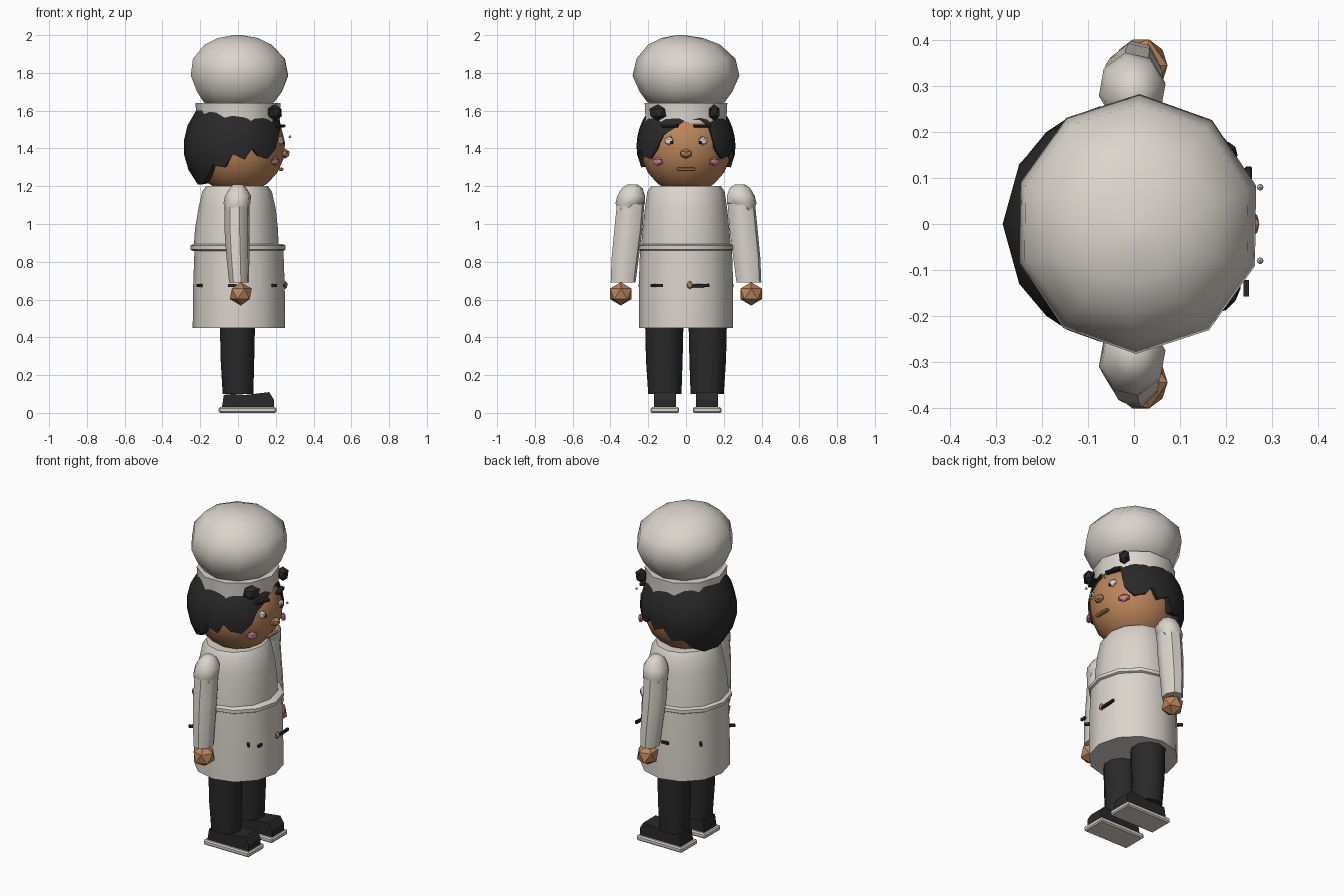
import bpy, bmesh, math
from mathutils import Vector, Matrix

def mat(name, c):
    m = bpy.data.materials.new(name)
    m.diffuse_color = (*c, 1)
    return m

WHITE = mat("cloth white", (0.70, 0.66, 0.60))
SKIN = mat("skin brown", (0.50, 0.235, 0.10))
BLACK = mat("soft black", (0.022, 0.022, 0.022))
PINK = mat("cheek pink", (0.58, 0.20, 0.30))
EYE = mat("eye white", (0.72, 0.72, 0.70))

def finish(name, bm, m, angle=45):
    bmesh.ops.recalc_face_normals(bm, faces=bm.faces)
    me = bpy.data.meshes.new(name)
    bm.to_mesh(me)
    bm.free()
    me.materials.append(m)
    ob = bpy.data.objects.new(name, me)
    bpy.context.collection.objects.link(ob)
    if angle:
        bpy.ops.object.select_all(action='DESELECT')
        ob.select_set(True)
        bpy.context.view_layer.objects.active = ob
        bpy.ops.object.shade_smooth_by_angle(angle=math.radians(angle))
    return ob

def loft(name, rings, m, n=10, turn=0.0, angle=45):
    """Stack of elliptic rings (x, y, z, rx, ry), capped at both ends."""
    bm = bmesh.new()
    loops = []
    for x, y, z, rx, ry in rings:
        loops.append([bm.verts.new((x + rx * math.cos(turn + k * math.tau / n),
                                    y + ry * math.sin(turn + k * math.tau / n), z)) for k in range(n)])
    for a, b in zip(loops, loops[1:]):
        for k in range(n):
            bm.faces.new((a[k], a[(k + 1) % n], b[(k + 1) % n], b[k]))
    bm.faces.new(loops[0])
    bm.faces.new(loops[-1])
    return finish(name, bm, m, angle)

def blob(name, loc, size, m, sub=1, rot=(0, 0, 0), angle=0):
    bm = bmesh.new()
    bmesh.ops.create_icosphere(bm, subdivisions=sub, radius=1)
    r = Matrix.Rotation(rot[2], 4, 'Z') @ Matrix.Rotation(rot[0], 4, 'X')
    bm.transform(Matrix.Translation(loc) @ r @ Matrix.Diagonal((*size, 1)))
    return finish(name, bm, m, angle)

def block(name, loc, size, m, bevel=0.0, rot=0.0, tilt=0.0):
    bm = bmesh.new()
    bmesh.ops.create_cube(bm, size=1)
    bm.transform(Matrix.Diagonal((*size, 1)))
    if bevel:
        bmesh.ops.bevel(bm, geom=bm.edges[:], offset=bevel, segments=1, affect='EDGES')
    bm.transform(Matrix.Translation(loc) @ Matrix.Rotation(rot, 4, 'Z') @ Matrix.Rotation(tilt, 4, 'X'))
    return finish(name, bm, m, 0)

# Clothes: apron skirt, jacket, belt
loft("apron_skirt", [(0.005, 0, 0.45, .245, .25), (0.005, 0, 0.68, .242, .25), (0.005, 0, 0.875, .235, .243)], WHITE, 12)
loft("jacket", [(-0.01, 0, 0.87, .225, .238), (-0.008, 0, 0.97, .22, .23), (-0.005, 0, 1.08, .205, .218),
                (-0.005, 0, 1.17, .185, .205), (-0.005, 0, 1.20, .165, .185)], WHITE, 12)
loft("belt", [(0, 0, 0.857, .238, .24), (0, 0, 0.865, .252, .254), (0, 0, 0.885, .252, .254), (0, 0, 0.893, .238, .24)], WHITE, 12)
for x, y, r in ((0.245, -0.14, 0), (0.19, -0.17, 0.75), (-0.03, -0.245, 1.57), (-0.2, -0.145, -0.75),
                (-0.03, 0.245, 1.57), (-0.2, 0.145, 0.75)):
    block("apron_slot", (x, y, 0.675), (0.012, 0.035 if x > 0 else 0.045, 0.016), BLACK, 0, r)
block("spoon_handle", (0.249, 0.07, 0.673), (0.016, 0.11, 0.018), BLACK, 0.003, 0, 0.04)
blob("spoon_tip", (0.25, 0.02, 0.677), (0.014, 0.017, 0.022), SKIN)

# Hat
loft("hat_band", [(0, 0, 1.535, .222, .225), (0, 0, 1.59, .222, .227), (0, 0, 1.64, .225, .23)], WHITE, 10)
loft("hat_puff", [(0, 0, 1.62, .13, .13), (0.005, 0, 1.645, .195, .205), (0.008, 0, 1.70, .235, .245),
                  (0.008, 0, 1.785, .27, .283), (0.005, 0, 1.875, .255, .262), (0, -0.01, 1.95, .185, .19),
                  (0, -0.02, 1.985, .11, .11), (0, -0.03, 2.0, .02, .02)], WHITE, 10, 0.3, 60)
for s in (-1, 1):
    blob("hat_front_tuft", (0.195, s * 0.15, 1.59), (0.035, 0.055 if s < 0 else 0.033, 0.044), BLACK, 1, (0, 0, s * 0.6))

# Head
HC, HR = 1.41, 0.25
loft("head", [(0, 0, HC + HR * h, .25 * math.sqrt(1 - h * h), .242 * math.sqrt(1 - h * h))
              for h in (-.9, -.78, -.55, -.25, .08, .4, .7, .9)], SKIN, 12, 0, 60)

# Hair: ellipsoid shell whose lower edge follows a hairline (degrees from the face, lowest z)
HAIRLINE = {-1: [(0, 1.55), (10, 1.52), (28, 1.47), (36, 1.40), (48, 1.345), (62, 1.36), (70, 1.40), (78, 1.34),
                 (92, 1.37), (102, 1.30), (118, 1.31), (130, 1.25), (150, 1.21), (180, 1.21)],
            1: [(20, 1.55), (30, 1.52), (36, 1.40), (48, 1.345), (62, 1.36), (70, 1.40), (78, 1.34),
                (92, 1.37), (102, 1.30), (118, 1.31), (130, 1.25), (150, 1.21)]}
cols = [(math.radians(-d), z) for d, z in reversed(HAIRLINE[-1])] + [(math.radians(d), z) for d, z in HAIRLINE[1]]
bm = bmesh.new()
grid = []
for a, z0 in cols:
    col = []
    for k in range(6):
        z = 1.60 + (z0 - 1.60) * k / 5
        w = math.sqrt(max(0.02, 1 - ((z - 1.41) / 0.29) ** 2))
        col.append(bm.verts.new((-0.018 + 0.27 * w * math.cos(a), 0.262 * w * math.sin(a), z)))
    # underside of the hair, tucked into the head
    v = col[-1].co
    col.append(bm.verts.new((v.x * 0.84, v.y * 0.84, v.z + 0.005)))
    grid.append(col)
for i, a in enumerate(grid):
    b = grid[(i + 1) % len(grid)]
    for k in range(6):
        bm.faces.new((a[k], b[k], b[k + 1], a[k + 1]))
bm.faces.new([c[0] for c in grid])
finish("hair", bm, BLACK, 50)

# Face
blob("nose", (0.25, 0, 1.372), (0.026, 0.034, 0.026), SKIN)
block("mouth", (0.228, 0, 1.29), (0.025, 0.10, 0.018), SKIN, 0.006)
for s in (-1, 1):
    blob("eye", (0.225, s * 0.09, 1.44), (0.016, 0.028, 0.024), EYE, 1, (0, 0, s * 0.35))
    block("pupil", (0.238, s * 0.078, 1.432), (0.008, 0.014, 0.016), BLACK, 0, s * 0.35)
    blob("eye_glint", (0.275, s * 0.08, 1.462), (0.008, 0.008, 0.008), EYE)
    block("eyebrow", (0.222, s * 0.085, 1.52), (0.03, 0.09, 0.016), BLACK, 0.004, s * 0.35)
    blob("cheek", (0.198, s * 0.15, 1.33), (0.015, 0.036, 0.024), PINK, 1, (0, 0, s * 0.65))

# Arms and legs
for s in (-1, 1):
    loft("shoulder_cap", [(-0.005, s * .325, 1.075, .06, .035), (-0.005, s * .295, 1.11, .073, .08),
                          (0, s * .29, 1.15, .07, .075), (0, s * .285, 1.19, .045, .055),
                          (0, s * .285, 1.21, .025, .025)], WHITE, 8, 0.2)
    loft("sleeve", [(0.005, s * .333, .69, .053, .067), (0, s * .322, .82, .062, .073),
                    (-0.005, s * .305, .97, .068, .076), (-0.005, s * .292, 1.12, .068, .074)], WHITE, 8, 0.2)
    blob("hand", (0.015, s * 0.345, 0.63), (0.065, 0.067, 0.062), SKIN)
    loft("trouser_leg", [(0, s * .112, .10, .085, .088), (-0.003, s * .115, .28, .093, .097),
                         (-0.003, s * .115, .50, .098, .102)], BLACK, 10, 0.3)
    # shoe upper, a side profile pushed out in y
    bm = bmesh.new()
    prof = [(-0.085, 0.03), (0.19, 0.03), (0.19, 0.07), (0.165, 0.11), (0.04, 0.095), (-0.03, 0.10), (-0.075, 0.095)]
    f = bm.faces.new([bm.verts.new((x, s * 0.112 - 0.058, z)) for x, z in prof])
    ext = bmesh.ops.extrude_face_region(bm, geom=[f])
    bmesh.ops.translate(bm, vec=(0, 0.116, 0), verts=[g for g in ext['geom'] if isinstance(g, bmesh.types.BMVert)])
    finish("shoe", bm, BLACK, 0)
    block("shoe_sole", (0.05, s * 0.112, 0.015), (0.305, 0.152, 0.03), WHITE, 0.007)
